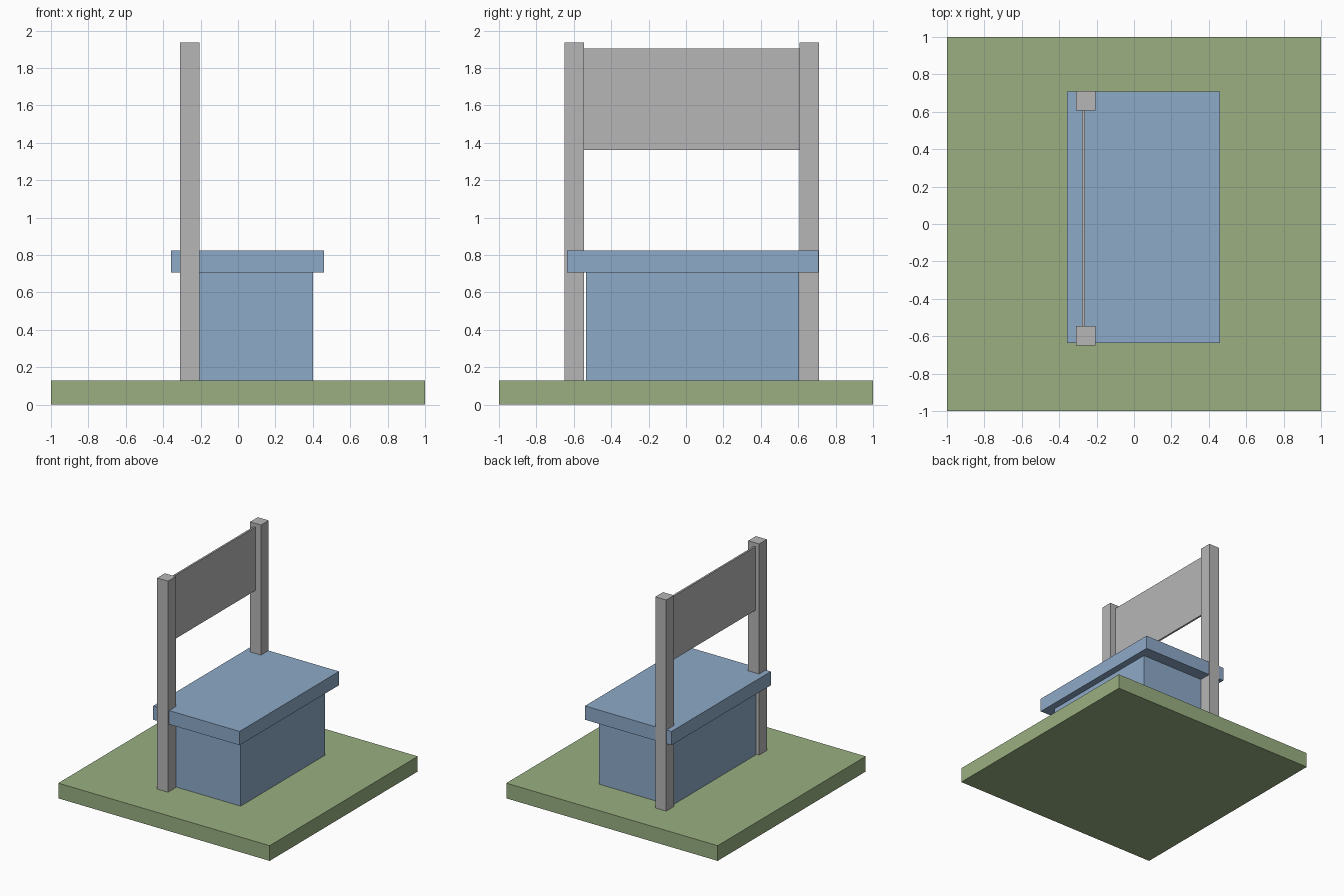
import bpy, bmesh

if "Cube" in bpy.data.objects:
    bpy.data.objects.remove(bpy.data.objects["Cube"])


def material(name, rgb):
    m = bpy.data.materials.new(name)
    m.diffuse_color = (*rgb, 1.0)
    m.use_nodes = True
    m.node_tree.nodes["Principled BSDF"].inputs["Base Color"].default_value = m.diffuse_color
    return m


green = material("grass green", (0.32, 0.43, 0.22))
blue = material("soft blue", (0.27, 0.40, 0.58))
grey = material("light grey", (0.47, 0.47, 0.47))


def box(name, x, y, z, mat):
    """Box spanning the given (min, max) ranges."""
    bm = bmesh.new()
    bmesh.ops.create_cube(bm, size=1)
    for v in bm.verts:
        v.co = [r[0] if c < 0 else r[1] for c, r in zip(v.co, (x, y, z))]
    mesh = bpy.data.meshes.new(name)
    bm.to_mesh(mesh)
    bm.free()
    mesh.materials.append(mat)
    obj = bpy.data.objects.new(name, mesh)
    bpy.context.collection.objects.link(obj)
    return obj


# Ground slab
box("ground_slab", (-1, 1), (-1, 1), (0, 0.13), green)

# Stall body and overhanging counter top
box("stall_body", (-0.287, 0.40), (-0.535, 0.603), (0.13, 0.705), blue)
box("counter_top", (-0.358, 0.46), (-0.635, 0.708), (0.705, 0.823), blue)

# Two posts carrying the sign board
for name, y0 in (("front_post", -0.649), ("back_post", 0.606)):
    box(name, (-0.31, -0.207), (y0, y0 + 0.104), (0.13, 1.935), grey)
box("sign_board", (-0.277, -0.261), (-0.545, 0.606), (1.36, 1.903), grey)
